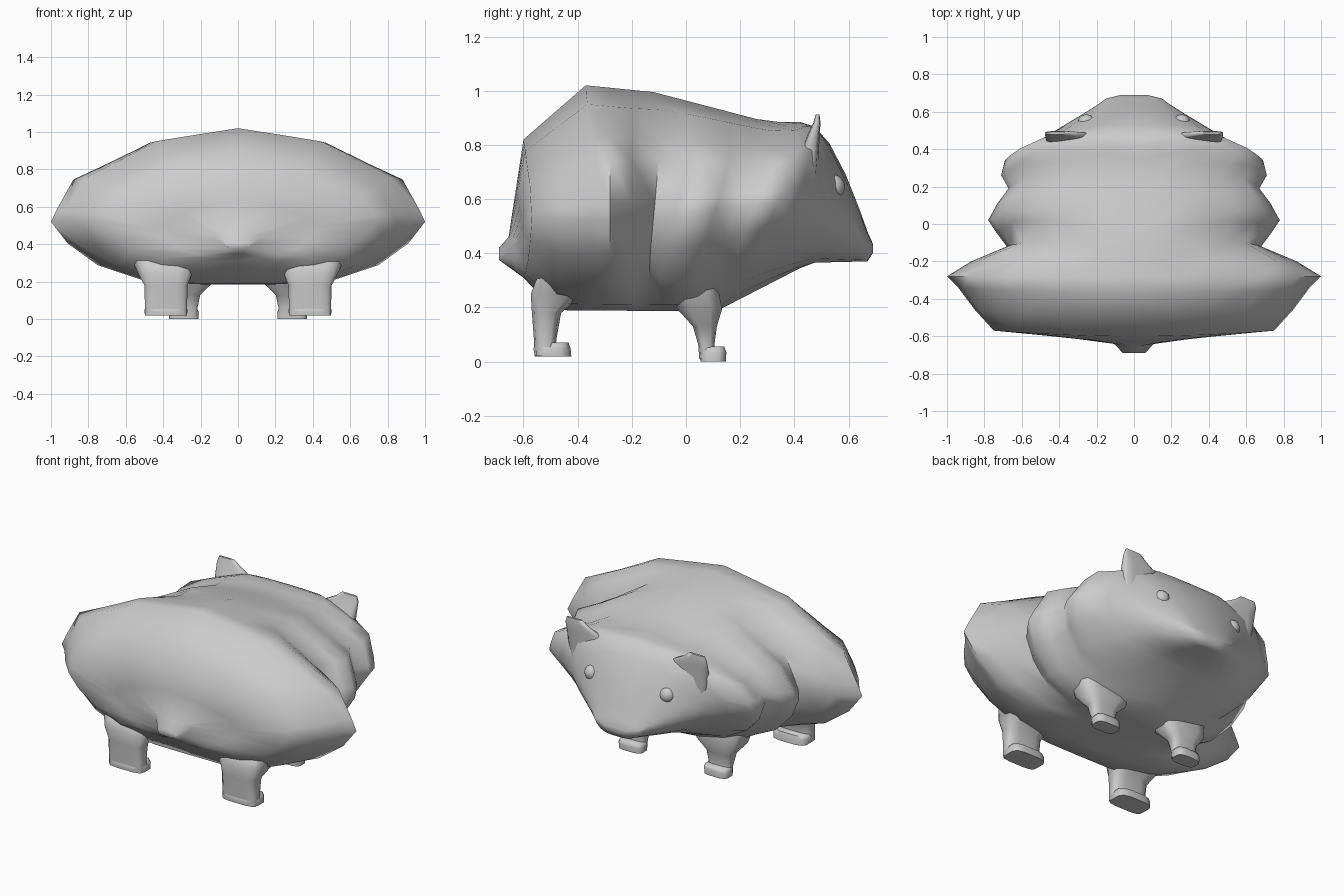
import bpy, bmesh, math

if "Cube" in bpy.data.objects:
    bpy.data.objects.remove(bpy.data.objects["Cube"])

fur = bpy.data.materials.new("grey_fur")
fur.diffuse_color = (0.6, 0.6, 0.6, 1)
fur.use_nodes = True
fur.node_tree.nodes["Principled BSDF"].inputs["Base Color"].default_value = fur.diffuse_color


def finish(bm, name, mirror=False, angle=70):
    bmesh.ops.recalc_face_normals(bm, faces=bm.faces)
    me = bpy.data.meshes.new(name)
    bm.to_mesh(me)
    bm.free()
    me.materials.append(fur)
    ob = bpy.data.objects.new(name, me)
    bpy.context.collection.objects.link(ob)
    if mirror:
        ob.modifiers.new("mirror", 'MIRROR')
    bpy.ops.object.select_all(action='DESELECT')
    ob.select_set(True)
    bpy.context.view_layer.objects.active = ob
    bpy.ops.object.shade_smooth_by_angle(angle=math.radians(angle))
    return ob


def loft(name, rings, mirror=False):
    """Skin equal-length point rings and cap both ends."""
    bm = bmesh.new()
    loops = [[bm.verts.new(p) for p in r] for r in rings]
    n = len(loops[0])
    for a, b in zip(loops, loops[1:]):
        for i in range(n):
            j = (i + 1) % n
            bm.faces.new((a[i], a[j], b[j], b[i]))
    bm.faces.new(loops[0])
    bm.faces.new(loops[-1])
    return finish(bm, name, mirror)


def slab(cx, cy, cz, rx, ry, n=12, power=0.55):
    """Rounded-box ring lying flat."""
    pts = []
    for i in range(n):
        a = 2 * math.pi * (i + 0.5) / n
        c, s = math.cos(a), math.sin(a)
        pts.append((cx + math.copysign(abs(c) ** power, c) * rx,
                    cy + math.copysign(abs(s) ** power, s) * ry, cz))
    return pts


def along(profile, y):
    """Value of a profile line at y."""
    for (y0, v0), (y1, v1) in zip(profile, profile[1:]):
        if y <= y1:
            return v0 + (v1 - v0) * (y - y0) / (y1 - y0)
    return profile[-1][1]


# Body profiles along y: back line, belly line, widest height
BACK = [(-.69, .42), (-.655, .46), (-.60, .82), (-.37, 1.02), (-.12, .995),
        (.30, .885), (.45, .885), (.50, .85), (.56, .76), (.62, .62), (.67, .48), (.69, .435)]
BELLY = [(-.69, .375), (-.60, .31), (-.49, .19), (.11, .185), (.46, .365),
         (.67, .37), (.69, .40)]
MIDDLE = [(-.69, .39), (-.60, .52), (-.20, .52), (.30, .59), (.475, .58), (.69, .42)]
# Forward lean of the flanks and squareness of the brow
LEAN = [(-.20, 0), (-.12, .1), (-.04, .28), (.19, .35), (.28, .5), (.36, .45), (.475, .05), (.5, 0)]
BROW = [(.28, 0), (.42, .8), (.475, 1), (.53, .7), (.62, 0)]
# Half width along y: rump, two waists, ribs, cheeks, muzzle
WIDTH = [(-.69, .06), (-.655, .12), (-.63, .42), (-.60, .75), (-.49, .85), (-.37, .94),
         (-.28, 1), (-.20, .87), (-.12, .68), (-.04, .74), (.02, .78), (.11, .73),
         (.19, .67), (.26, .71), (.34, .69), (.42, .55), (.475, .46), (.53, .37),
         (.59, .27), (.64, .19), (.67, .15), (.69, .07)]

# Half cross-section: share of width, share of height above or below the middle
HALF = [(0, 1), (.24, .93), (.47, .86), (.70, .63), (.88, .46), (.97, .13),
        (1, 0), (.91, -.35), (.75, -.70), (.52, -.93), (.26, -1), (0, -1)]
OUTLINE = HALF + [(-x, h) for x, h in HALF[-2:0:-1]]


def section(y, w):
    low, mid, high = along(BELLY, y), along(MIDDLE, y), along(BACK, y)
    bow = .03 if -.68 < y < -.3 else 0
    lean = along(LEAN, max(y, -.2))
    brow = along(BROW, max(y, .28))
    pts = []
    for x, h in OUTLINE:
        if h > 0:
            h += brow * (1 - h) * h * .9
        dz = h * ((high - mid) if h > 0 else (mid - low))
        pts.append((x * w, y + bow * x * x + lean * abs(x) * dz, mid + dz))
    return pts


loft("body", [section(y, w) for y, w in WIDTH])

# Ears: upright flaps growing out of the brow corners
loft("ear", [slab(.36, .44, .62, .09, .04), slab(.36, .452, .75, .11, .038),
             slab(.36, .472, .84, .115, .022), slab(.40, .483, .88, .077, .014),
             slab(.415, .486, .912, .052, .007)], mirror=True)

# Eyes: small beads sunk into the face
bm = bmesh.new()
bmesh.ops.create_uvsphere(bm, u_segments=12, v_segments=8, radius=.047)
bmesh.ops.translate(bm, verts=bm.verts, vec=(.255, .54, .645))
finish(bm, "eye", mirror=True)

# Legs: flared thigh, straight shank
loft("rear_leg", [slab(.41, -.42, .34, .17, .12), slab(.39, -.475, .25, .15, .10),
                  slab(.385, -.515, .18, .118, .055), slab(.385, -.52, .08, .115, .042),
                  slab(.385, -.52, .02, .115, .04)], mirror=True)
loft("front_leg", [slab(.28, .03, .27, .17, .09), slab(.28, .05, .195, .15, .085),
                   slab(.29, .07, .13, .09, .045), slab(.29, .075, .06, .075, .03),
                   slab(.29, .08, .012, .075, .032)], mirror=True)

# Feet: short flat toes pointing forward
loft("rear_foot", [slab(.385, -.49, .018, .115, .068), slab(.385, -.495, .05, .117, .07),
                   slab(.385, -.49, .07, .108, .058)], mirror=True)
loft("front_foot", [slab(.29, .10, 0, .08, .048), slab(.29, .10, .035, .082, .05),
                    slab(.29, .10, .055, .074, .042)], mirror=True)
